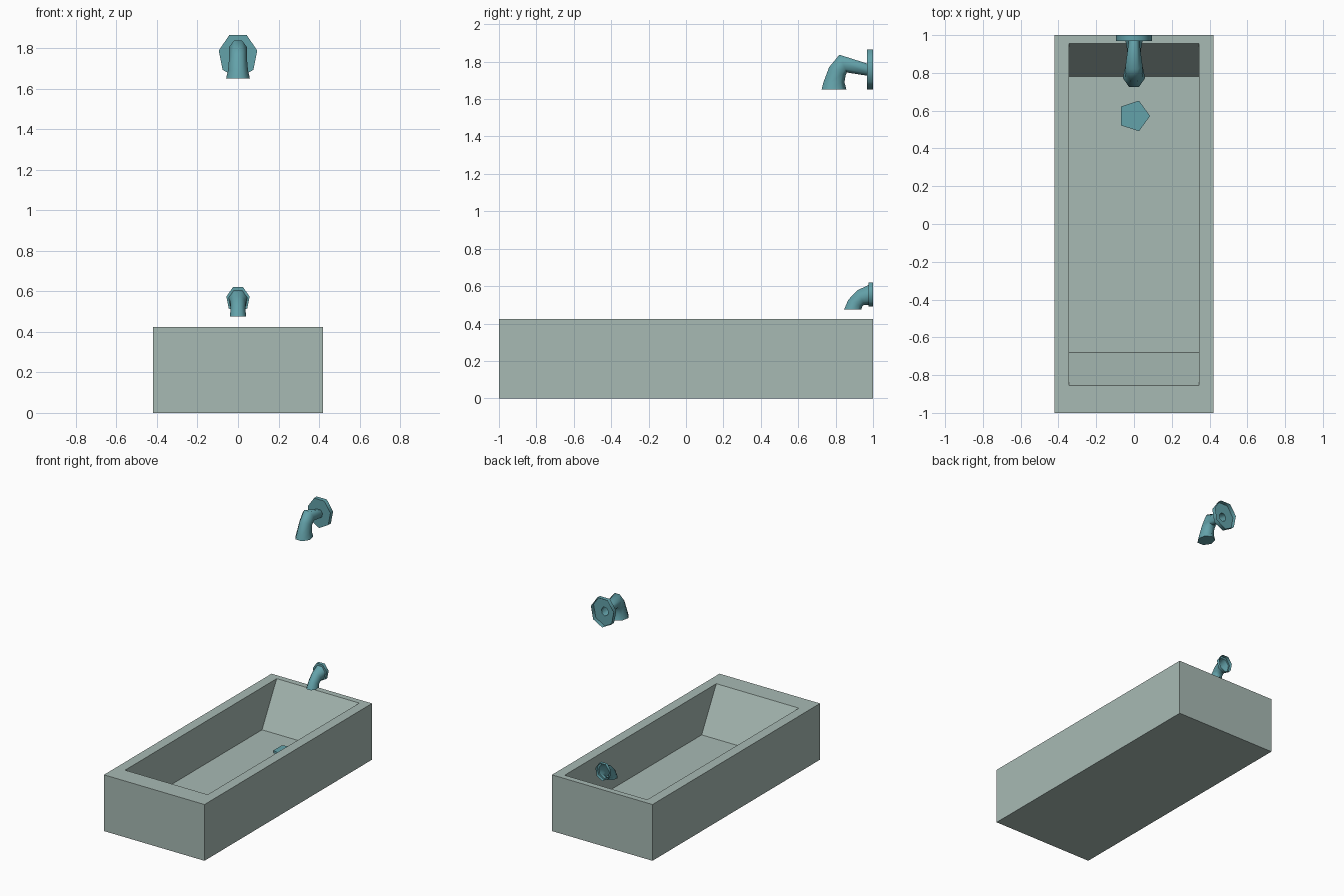
import bpy, bmesh, math

if "Cube" in bpy.data.objects:
    bpy.data.objects.remove(bpy.data.objects["Cube"])

def material(name, rgb):
    m = bpy.data.materials.new(name)
    m.diffuse_color = (*rgb, 1)
    m.use_nodes = True
    m.node_tree.nodes["Principled BSDF"].inputs["Base Color"].default_value = m.diffuse_color
    return m

GREY = material("pale_grey_green", (0.39, 0.49, 0.455))
TEAL = material("teal_metal", (0.125, 0.36, 0.40))

def finish(bm, name, mat, smooth=False):
    bmesh.ops.recalc_face_normals(bm, faces=bm.faces)
    me = bpy.data.meshes.new(name)
    bm.to_mesh(me)
    bm.free()
    me.materials.append(mat)
    for p in me.polygons:
        p.use_smooth = smooth
    ob = bpy.data.objects.new(name, me)
    bpy.context.collection.objects.link(ob)
    return ob

def bridge(bm, a, b):
    n = len(a)
    for i in range(n):
        bm.faces.new((a[i], a[(i + 1) % n], b[(i + 1) % n], b[i]))

# Tub: stacked rectangles (half width, front y, back y, z)
def make_tub():
    bm = bmesh.new()
    loops = []
    for w, y0, y1, z in ((0.42, -1, 1, 0), (0.42, -1, 1, 0.425),
                         (0.345, -0.855, 0.955, 0.425),
                         (0.345, -0.68, 0.78, 0.105)):
        loops.append([bm.verts.new(p) for p in
                      ((-w, y0, z), (w, y0, z), (w, y1, z), (-w, y1, z))])
    for a, b in zip(loops, loops[1:]):
        bridge(bm, a, b)
    bm.faces.new(loops[0])
    bm.faces.new(loops[-1])
    finish(bm, "bathtub", GREY)

# Seven-sided pipe: each ring spans an outer and an inner point in the y-z plane
def make_pipe(name, rings):
    bm = bmesh.new()
    loops = []
    for y0, z0, y1, z1 in rings:
        r = math.hypot(y1 - y0, z1 - z0) / (1 + math.cos(math.pi / 7))
        loop = []
        for i in range(7):
            a = -math.pi / 2 + i * math.tau / 7
            f = (math.sin(a) + 1) / (1 + math.cos(math.pi / 7))
            loop.append(bm.verts.new((0.86 * r * math.cos(a),
                                      y1 + (y0 - y1) * f,
                                      z1 + (z0 - z1) * f)))
        loops.append(loop)
    for a, b in zip(loops, loops[1:]):
        bridge(bm, a, b)
    bm.faces.new(loops[-1])          # outlet closed, wall side left open
    ob = finish(bm, name, TEAL)
    bpy.ops.object.select_all(action='DESELECT')
    ob.select_set(True)
    bpy.context.view_layer.objects.active = ob
    bpy.ops.object.shade_smooth_by_angle(angle=math.radians(60))

make_tub()

# Shower head with wall flange
make_pipe("shower_head", [
    (1.0, 1.865, 1.0, 1.65),
    (0.968, 1.865, 0.968, 1.65),
    (0.968, 1.79, 0.968, 1.725),
    (0.82, 1.837, 0.86, 1.742),
    (0.765, 1.77, 0.853, 1.725),
    (0.735, 1.69, 0.847, 1.69),
    (0.725, 1.65, 0.858, 1.65)])

# Tub spout with wall flange
make_pipe("tub_spout", [
    (1.0, 0.62, 1.0, 0.49),
    (0.975, 0.62, 0.975, 0.49),
    (0.975, 0.605, 0.975, 0.50),
    (0.915, 0.577, 0.953, 0.50),
    (0.868, 0.527, 0.942, 0.492),
    (0.845, 0.475, 0.937, 0.475)])

# Drain cover: five-sided plate on the tub floor
bm = bmesh.new()
drain_loops = [[bm.verts.new((0.085 * math.cos(i * math.tau / 5),
                              0.572 + 0.085 * math.sin(i * math.tau / 5), z))
                for i in range(5)] for z in (0.10, 0.122)]
bridge(bm, *drain_loops)
for loop in drain_loops:
    bm.faces.new(loop)
finish(bm, "drain_cover", TEAL)
